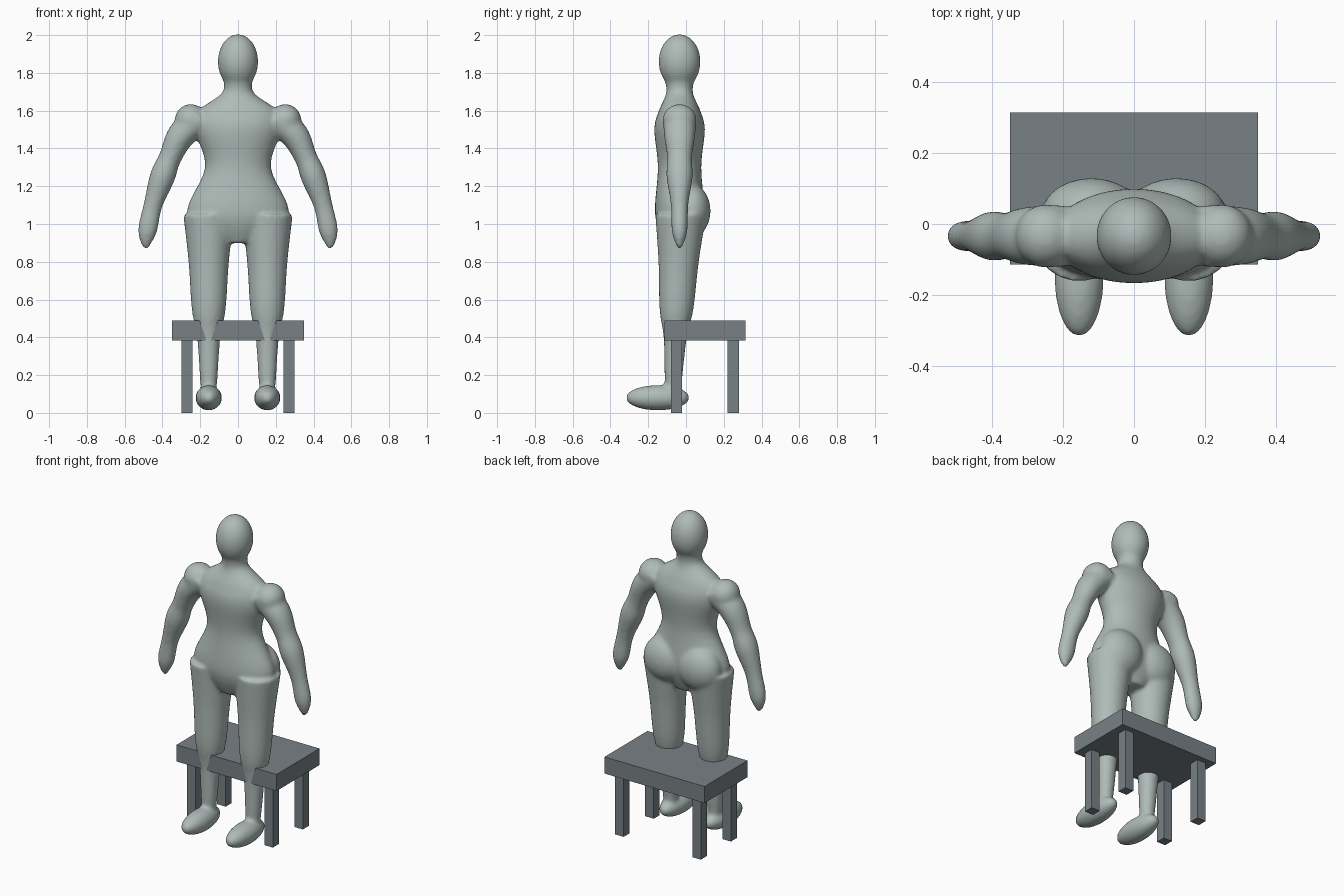
import bpy, bmesh, math
from mathutils import Matrix, Vector

if "Cube" in bpy.data.objects:
    bpy.data.objects.remove(bpy.data.objects["Cube"], do_unlink=True)


def material(name, colour):
    mat = bpy.data.materials.new(name)
    mat.use_nodes = True
    mat.diffuse_color = (*colour, 1)
    mat.node_tree.nodes["Principled BSDF"].inputs["Base Color"].default_value = (*colour, 1)
    return mat


def new_object(name, bm, mat):
    bmesh.ops.recalc_face_normals(bm, faces=bm.faces)
    mesh = bpy.data.meshes.new(name)
    bm.to_mesh(mesh)
    bm.free()
    mesh.materials.append(mat)
    obj = bpy.data.objects.new(name, mesh)
    bpy.context.collection.objects.link(obj)
    return obj


def place(centre, size):
    return Matrix.Translation(centre) @ Matrix.Diagonal((*size, 1))


def ball(bm, centre, radii):
    bmesh.ops.create_uvsphere(bm, u_segments=32, v_segments=20, radius=1, matrix=place(centre, radii))


def spline(keys, steps=6):
    """Smooth curve through every key, of any number of components."""
    keys = [Vector(k) for k in keys]
    keys = [keys[0], *keys, keys[-1]]
    for a, b, c, d in zip(keys, keys[1:], keys[2:], keys[3:]):
        for t in (i / steps for i in range(steps)):
            bend = (2 * a - 5 * b + 4 * c - d) * t + (3 * b - a - 3 * c + d) * t * t
            yield b + (c - a + bend) * t / 2
    yield keys[-1]


def loft(bm, keys, sides=32):
    """Skin ellipses along a path; each key is x, y, z, half width, half depth."""
    rings = list(spline(keys))
    centres = [Vector(r[:3]) for r in rings]
    depth_axis = Vector((0, 1, 0))
    loops = []
    for i, ring in enumerate(rings):
        tangent = centres[min(i + 1, len(rings) - 1)] - centres[max(i - 1, 0)]
        width_axis = depth_axis.cross(tangent).normalized()
        angles = [math.tau * k / sides for k in range(sides)]
        loops.append([bm.verts.new(centres[i] + width_axis * ring[3] * math.cos(a)
                                   + depth_axis * ring[4] * math.sin(a)) for a in angles])
    for low, high in zip(loops, loops[1:]):
        for k in range(sides):
            bm.faces.new((low[k - 1], low[k], high[k], high[k - 1]))
    bm.faces.new(loops[0])
    bm.faces.new(loops[-1])


skin = material("pale grey green", (0.43, 0.5, 0.48))
slate = material("slate grey", (0.19, 0.22, 0.235))
body = bmesh.new()
spine_y = -0.034

# Trunk from crotch to neck, as height, half width, half depth
trunk = ((0.9, 0.08, 0.08), (1.05, 0.27, 0.13), (1.3, 0.175, 0.115),
         (1.5, 0.23, 0.134), (1.6, 0.21, 0.11), (1.7, 0.08, 0.07), (1.8, 0.09, 0.09))
loft(body, [(0, spine_y, z, width, depth) for z, width, depth in trunk])
ball(body, (0, spine_y, 1.86), (0.107, 0.111, 0.145))

# Round leg from ankle to hip, as height and radius, leaning back as it rises
leg = ((0.1, 0.04), (0.2, 0.048), (0.4, 0.062), (0.55, 0.09), (0.8, 0.107), (1.05, 0.135))
# Arm from shoulder to fingertips, as distance out, height and half width
arm = ((0.2, 1.56, 0.08), (0.3, 1.47, 0.075), (0.36, 1.35, 0.06), (0.4, 1.25, 0.067),
       (0.45, 1.1, 0.05), (0.48, 0.96, 0.05), (0.49, 0.87, 0.015))

for side in (-1, 1):
    leg_x = side * 0.155
    loft(body, [(leg_x, 0.045 * z - 0.075, z, r, r) for z, r in leg])
    loft(body, [(side * x, spine_y, z, r, r * min(1.1, 0.1 + 0.75 * z)) for x, z, r in arm])
    ball(body, (leg_x, -0.15, 0.08), (0.07, 0.17, 0.067))  # foot
    ball(body, (side * 0.25, spine_y, 1.55), (0.085, 0.09, 0.085))  # shoulder
    ball(body, (side * 0.12, 0.03, 1.07), (0.14, 0.1, 0.14))  # buttock

# Fuse the parts into one soft figure
figure = new_object("figure", body, skin)
fuse = figure.modifiers.new("fuse", "REMESH")
fuse.mode = "VOXEL"
fuse.voxel_size = 0.01
fuse.use_smooth_shade = True
soften = figure.modifiers.new("soften", "SMOOTH")
soften.iterations = 12


def box(name, centre, size):
    bm = bmesh.new()
    bmesh.ops.create_cube(bm, size=1, matrix=place(centre, size))
    return new_object(name, bm, slate)


# Bench seat and legs
bench_y = 0.1
leg_height = 0.385
box("bench_seat", (0, bench_y, 0.437), (0.7, 0.43, 0.105))
for side, x in (("right", -1), ("left", 1)):
    for end, y in (("front", -1), ("back", 1)):
        box(f"bench_leg_{end}_{side}", (x * 0.27, bench_y + y * 0.15, leg_height / 2),
            (0.06, 0.06, leg_height))
